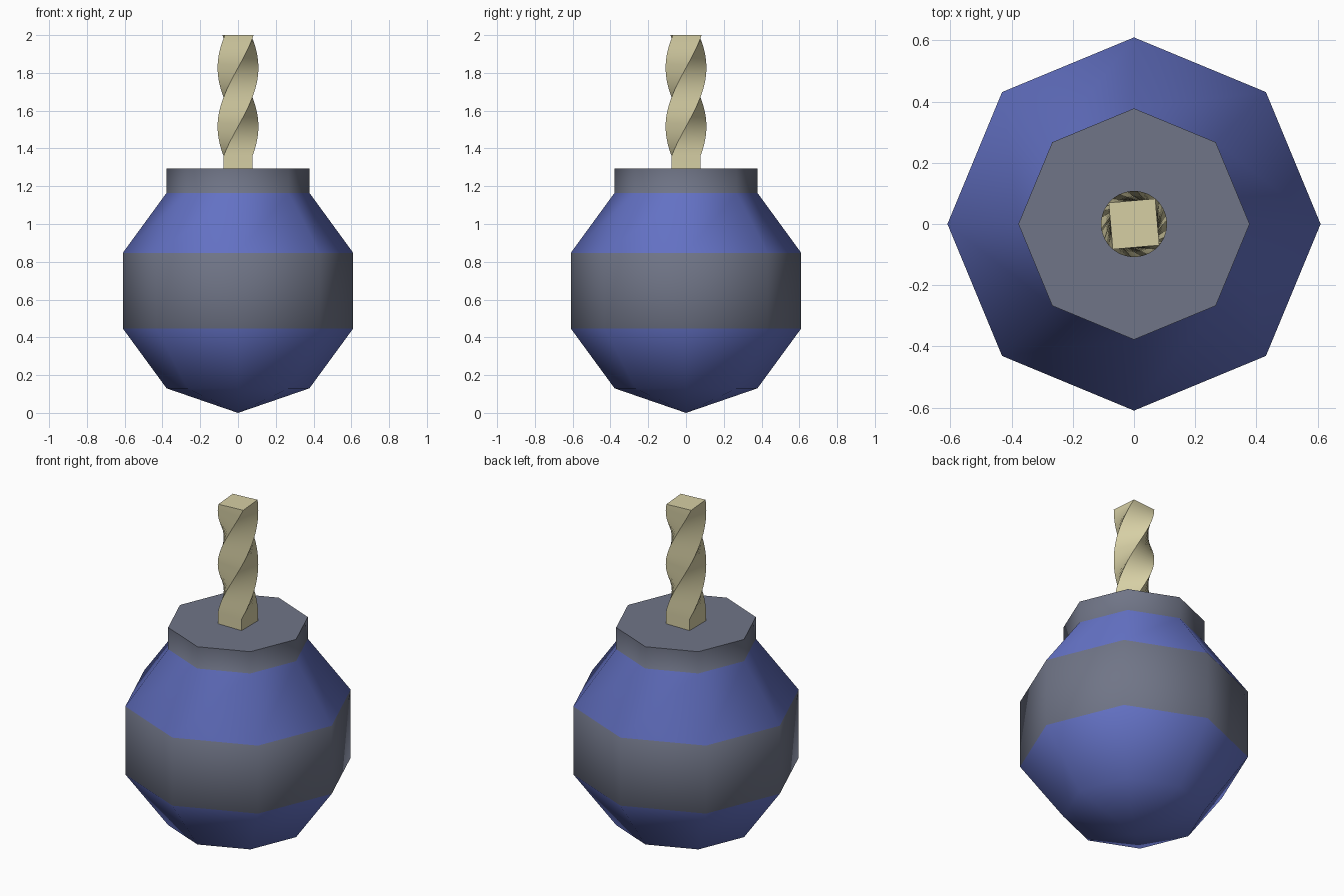
import bpy
import math

if "Cube" in bpy.data.objects:
    bpy.data.objects.remove(bpy.data.objects["Cube"])


def material(name, rgb):
    m = bpy.data.materials.new(name)
    m.diffuse_color = (*rgb, 1)
    m.use_nodes = True
    m.node_tree.nodes["Principled BSDF"].inputs["Base Color"].default_value = m.diffuse_color
    return m


blue = material("blue", (0.127, 0.168, 0.56))
grey = material("slate grey", (0.162, 0.178, 0.242))
cream = material("cream", (0.67, 0.62, 0.372))


def stack(name, rings, mats, tip=None):
    """Skin equal rings of points bottom to top, with an optional bottom tip."""
    n = len(rings[0])
    verts = [p for ring in rings for p in ring]
    faces = []
    for r in range(len(rings) - 1):
        for i in range(n):
            j = (i + 1) % n
            faces.append((r * n + i, r * n + j, (r + 1) * n + j, (r + 1) * n + i))
    last = (len(rings) - 1) * n
    faces.append(tuple(range(last, last + n)))
    if tip:
        verts.append(tip)
        faces += [(len(verts) - 1, (i + 1) % n, i) for i in range(n)]
    else:
        faces.append(tuple(reversed(range(n))))
    me = bpy.data.meshes.new(name)
    me.from_pydata(verts, [], faces)
    ob = bpy.data.objects.new(name, me)
    bpy.context.collection.objects.link(ob)
    for m in mats:
        me.materials.append(m)
    bpy.ops.object.select_all(action='DESELECT')
    ob.select_set(True)
    bpy.context.view_layer.objects.active = ob
    bpy.ops.object.shade_smooth_by_angle(angle=math.radians(60))
    return ob


def ring(radius, z, sides, turn=0.0):
    return [(radius * math.cos(turn + i * math.tau / sides),
             radius * math.sin(turn + i * math.tau / sides), z) for i in range(sides)]


# Eight-sided body with grey belt and neck
profile = [(0.378, 0.13), (0.61, 0.447), (0.61, 0.847), (0.378, 1.165), (0.378, 1.293)]
body = stack("body", [ring(r, z, 8) for r, z in profile], [blue, grey], tip=(0, 0, 0))
for p in body.data.polygons:
    z = p.center.z
    p.material_index = 1 if 0.45 < z < 0.84 or z > 1.17 else 0

# Square fuse: short straight foot, then a counter-clockwise twist
foot, top, steps, twist = 1.36, 2.0, 40, math.radians(185)
rings = [ring(0.108, 1.28, 4, math.pi / 4)]
for s in range(steps + 1):
    t = s / steps
    rings.append(ring(0.108, foot + (top - foot) * t, 4, math.pi / 4 + twist * t))
stack("twisted_fuse", rings, [cream])
